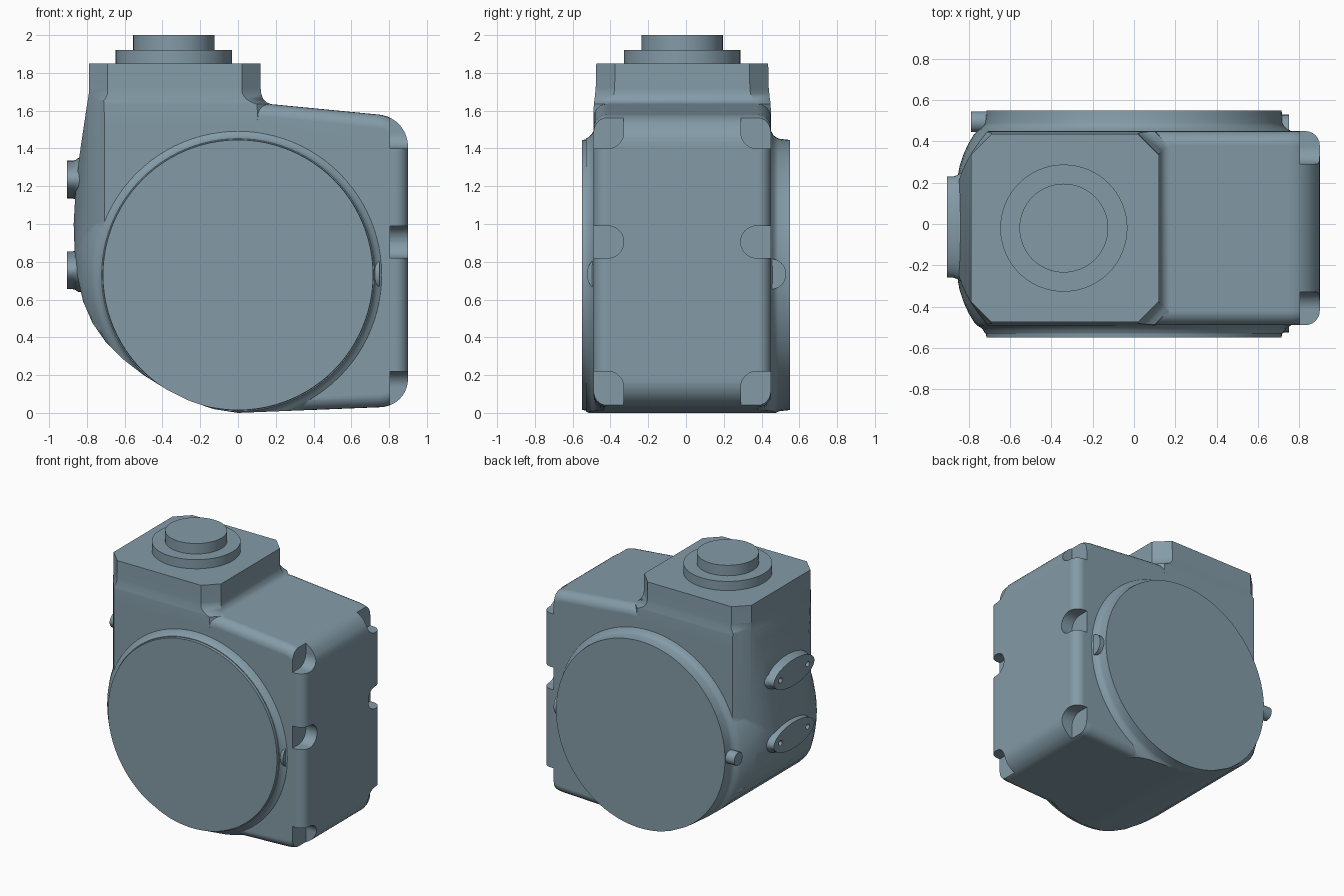
import bpy, bmesh, math

if "Cube" in bpy.data.objects:
    bpy.data.objects.remove(bpy.data.objects["Cube"])

YC = -0.02  # the housing sits slightly off centre


def make_object(name, bm):
    bmesh.ops.recalc_face_normals(bm, faces=bm.faces)
    me = bpy.data.meshes.new(name)
    bm.to_mesh(me)
    bm.free()
    ob = bpy.data.objects.new(name, me)
    bpy.context.collection.objects.link(ob)
    return ob


def loft(name, rings):
    bm = bmesh.new()
    vs = [[bm.verts.new(p) for p in r] for r in rings]
    n = len(rings[0])
    for a, b in zip(vs, vs[1:]):
        for i in range(n):
            bm.faces.new((a[i], a[(i + 1) % n], b[(i + 1) % n], b[i]))
    bm.faces.new(vs[0])
    bm.faces.new(vs[-1])
    return make_object(name, bm)


def place(axis, u, v, w):
    return {'x': (w, u, v), 'y': (u, w, v), 'z': (u, v, w)}[axis]


def prism(name, pts, axis, *levels):
    """Extrude a 2D outline along an axis; each level is (position, scale_u, scale_v) or a position."""
    cu = (min(p[0] for p in pts) + max(p[0] for p in pts)) / 2
    cv = (min(p[1] for p in pts) + max(p[1] for p in pts)) / 2
    rings = []
    for l in levels:
        w, su, sv = l if isinstance(l, tuple) else (l, 1, 1)
        rings.append([place(axis, cu + (u - cu) * su, cv + (v - cv) * sv, w) for u, v in pts])
    return loft(name, rings)


def arc(cx, cy, r, a0, a1, n=10, ry=None):
    ry = ry or r
    return [(cx + r * math.cos(math.radians(a0 + (a1 - a0) * i / n)),
             cy + ry * math.sin(math.radians(a0 + (a1 - a0) * i / n))) for i in range(n + 1)]


def ellipse(cx, cy, rx, ry, n=48):
    return arc(cx, cy, rx, 0, 360, n, ry)[:-1]


def rounded_rect(u0, u1, v0, v1, r):
    return (arc(u1 - r, v1 - r, r, 0, 90) + arc(u0 + r, v1 - r, r, 90, 180)
            + arc(u0 + r, v0 + r, r, 180, 270) + arc(u1 - r, v0 + r, r, 270, 360))


def bake(ob):
    dg = bpy.context.evaluated_depsgraph_get()
    me = bpy.data.meshes.new_from_object(ob.evaluated_get(dg))
    ob.modifiers.clear()
    ob.data = me


def boolean(ob, other, op):
    m = ob.modifiers.new(op, 'BOOLEAN')
    m.operation, m.solver, m.object = op, 'EXACT', other
    bake(ob)
    bpy.data.objects.remove(other)


# housing: side profile with rounded rim
profile = ([(0, 0)] + arc(0.75, 0.18, 0.15, -88, 0) + arc(0.73, 1.41, 0.17, 0, 85)
           + [(0.17, 1.635), (-0.795, 1.63), (-0.84, 1.36), (-0.86, 1.18), (-0.87, 1.0), (-0.865, 0.85),
              (-0.85, 0.72), (-0.82, 0.59), (-0.77, 0.475), (-0.7, 0.375), (-0.61, 0.285),
              (-0.5, 0.2), (-0.38, 0.125), (-0.26, 0.065), (-0.13, 0.02)])
body = prism("housing", profile, 'y', YC - 0.47, YC + 0.47)
bev = body.modifiers.new("rim", 'BEVEL')
bev.width, bev.segments, bev.limit_method, bev.angle_limit = 0.07, 6, 'ANGLE', math.radians(50)
bake(body)

# octagonal neck with a fillet down to the housing
rings = []
for z, x0, x1, hy, c in [(1.85, -0.79, 0.12, 0.455, 0.1), (1.72, -0.79, 0.12, 0.458, 0.1),
                         (1.69, -0.79, 0.123, 0.461, 0.1), (1.662, -0.794, 0.133, 0.464, 0.09),
                         (1.645, -0.797, 0.15, 0.467, 0.08), (1.634, -0.799, 0.175, 0.468, 0.075),
                         (1.56, -0.81, 0.175, 0.4705, 0.07), (1.4, -0.834, 0.1, 0.467, 0.06)]:
    half = [(x0 + c, hy), (x1 - c, hy), (x1, hy - c)]
    pts = half + [(x1, c - hy), (x1 - c, -hy), (x0 + c, -hy), (x0, c - hy), (x0, hy - c)]
    rings.append([(x, y + YC, z) for x, y in pts])
boolean(body, loft("neck", rings), 'UNION')

# bowed left wall, cut by the plan outline
plan = [(1.2, -0.6), (1.2, 0.6)]
for i in range(25):
    y = 0.55 - 1.1 * i / 24
    plan.append((-0.88 + 0.19 * abs(y / 0.49) ** 2.4, y + YC))
boolean(body, prism("plan_cutter", plan, 'z', -0.5, 2.5), 'INTERSECT')

# round drum through the housing, flaring into the walls and kept inside the side profile
half = [(0.55, 0.715), (0.53, 0.717)]
flare = [(0.51, 0.722), (0.495, 0.73), (0.482, 0.742), (0.473, 0.758), (0.455, 0.775), (0.41, 0.802),
         (0.36, 0.825), (0.30, 0.845), (0.2, 0.863)]
levels = half + [(y + YC, r) for y, r in flare] + [(YC - y, r) for y, r in reversed(flare)]
levels += [(-y, r) for y, r in reversed(half)]
drum = loft("drum", [[(x, y, z) for x, z in ellipse(0, 0.73, r, r, 96)] for y, r in levels])
boolean(drum, prism("profile_cutter", profile, 'y', -0.7, 0.7), 'INTERSECT')
boolean(body, drum, 'UNION')

# bolt pockets on the right cover: four corners and two middle slots
for z0, z1 in [(-0.2, 0.22), (0.82, 0.99), (1.4, 1.8)]:
    for y0, y1 in [(-0.8, -0.33), (0.29, 0.76)]:
        boolean(body, prism("pocket", rounded_rect(y0, y1, z0, z1, 0.084), 'x', 0.805, 1.1), 'DIFFERENCE')

# two oval bosses with screw holes on the left wall
for i, z in enumerate((1.235, 0.755)):
    boss = prism(f"oval_boss_{i + 1}", ellipse(-0.015, z, 0.245, 0.1), 'x', (-0.74, 1.1, 1.2),
                 (-0.845, 1.06, 1.15), (-0.86, 1.02, 1.04), (-0.875, 1, 1), -0.905)
    for y in (-0.18, 0.15):
        boolean(boss, prism("screw_hole", ellipse(y, z, 0.02, 0.02, 16), 'x', -0.95, -0.88), 'DIFFERENCE')

# small nubs at the drum rim
for name, y, x0, x1, ry, rz in [("nub_front", -0.465, 0.6, 0.75, 0.06, 0.08),
                                ("nub_back", 0.455, 0.6, 0.75, 0.075, 0.08),
                                ("nub_back_left", 0.495, -0.6, -0.79, 0.05, 0.05)]:
    prism(name, ellipse(y, 0.735, ry, rz, 24), 'x', x0, x1)

# stepped round flange on the neck
prism("flange_plate", ellipse(-0.34, YC, 0.308, 0.308, 64), 'z', 1.84, 1.92)
prism("flange_shaft", ellipse(-0.34, YC, 0.215, 0.215, 64), 'z', 1.91, 2.0)

# slate paint, smooth shading with crisp edges
paint = bpy.data.materials.new("slate_paint")
paint.diffuse_color = (0.23, 0.33, 0.39, 1)
paint.use_nodes = True
paint.node_tree.nodes["Principled BSDF"].inputs["Base Color"].default_value = paint.diffuse_color
for ob in list(bpy.context.scene.objects):
    ob.data.materials.clear()
    ob.data.materials.append(paint)
    bpy.ops.object.select_all(action='DESELECT')
    ob.select_set(True)
    bpy.context.view_layer.objects.active = ob
    bpy.ops.object.shade_smooth_by_angle(angle=math.radians(35))
    ob.modifiers.new("normals", 'WEIGHTED_NORMAL').keep_sharp = True
